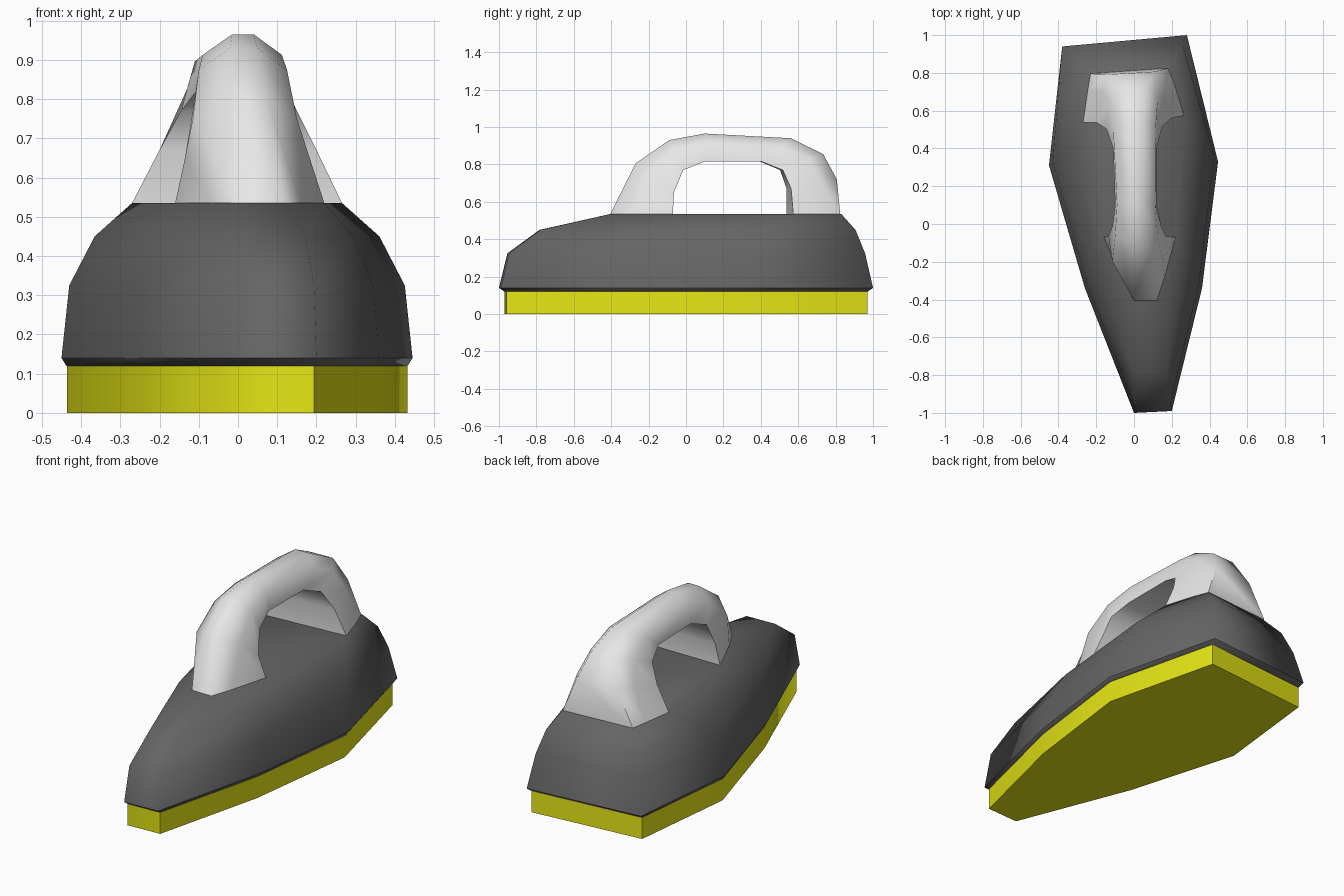
import bpy, bmesh, math

old = bpy.data.objects.get("Cube")
if old:
    bpy.data.objects.remove(old, do_unlink=True)


def material(name, rgb):
    m = bpy.data.materials.new(name)
    m.use_nodes = True
    m.diffuse_color = (*rgb, 1)
    m.node_tree.nodes["Principled BSDF"].inputs["Base Color"].default_value = (*rgb, 1)
    return m


def loft(name, rings, mat, angle, cap_start=True, cap_end=True):
    """Skin a list of equal-length point rings into one closed part."""
    bm = bmesh.new()
    loops = [[bm.verts.new(p) for p in ring] for ring in rings]
    n = len(loops[0])
    for a, b in zip(loops, loops[1:]):
        for i in range(n):
            j = (i + 1) % n
            bm.faces.new((a[i], a[j], b[j], b[i]))
    if cap_start:
        bm.faces.new(loops[0][::-1])
    if cap_end:
        bm.faces.new(loops[-1])
    bmesh.ops.recalc_face_normals(bm, faces=bm.faces)
    mesh = bpy.data.meshes.new(name)
    bm.to_mesh(mesh)
    bm.free()
    mesh.materials.append(mat)
    obj = bpy.data.objects.new(name, mesh)
    bpy.context.collection.objects.link(obj)
    bpy.ops.object.select_all(action='DESELECT')
    bpy.context.view_layer.objects.active = obj
    obj.select_set(True)
    bpy.ops.object.shade_smooth_by_angle(angle=math.radians(angle))
    return obj


yellow = material("yellow", (0.8, 0.8, 0.008))
dark_grey = material("dark grey", (0.13, 0.13, 0.13))
light_grey = material("light grey", (0.8, 0.8, 0.8))

# Plan outlines of the body: widest edge and flat top, both from the nose round
outer = [(0, -1), (.2, -.99), (.36, -.34), (.445, .33),
         (.28, 1), (-.38, .94), (-.45, .31), (-.26, -.34)]
top = [(0, -.405), (.12, -.405), (.22, -.07), (.265, .57),
       (.18, .83), (-.23, .79), (-.27, .54), (-.16, -.07)]
zone = "nnssbbss"  # nose, side, back


def flat(z, scale=1.0):
    return [(x * scale, y * scale, z) for x, y in outer]


def blend(z, nose, side, back):
    t = {"n": nose, "s": side, "b": back}
    return [(a[0] + (b[0] - a[0]) * t[k], a[1] + (b[1] - a[1]) * t[k], z)
            for a, b, k in zip(outer, top, zone)]


# Sole plate, rim and domed body
loft("sole_plate", [flat(0, .97), flat(.12, .97)], yellow, 72)
loft("body_rim", [flat(.12, .972), flat(.14)], dark_grey, 72, cap_end=False)
loft("body", [flat(.14), blend(.325, .076, .11, .25),
              blend(.45, .364, .47, .55), blend(.535, 1, 1, 1)],
     dark_grey, 80, cap_start=False)

# Handle stations: inner (y, z), outer (y, z), then left/right x of the
# inner edge, middle and outer edge, and the sideways skew
stations = [
    ((-.07, .535), (-.405, .535), (-.16, .22), (-.065, .16), (0, .12), 0),
    ((-.065, .65), (-.27, .805), (-.135, .17), (-.115, .15), (-.01, .07), 0),
    ((-.015, .77), (-.09, .93), (-.115, .145), (-.1, .125), (-.02, .05), 0),
    ((.1, .815), (.1, .965), (-.1, .12), (-.09, .112), (-.015, .04), 0),
    ((.4, .815), (.56, .94), (-.11, .12), (-.11, .115), (-.04, .05), .03),
    ((.51, .77), (.73, .855), (-.145, .15), (-.13, .125), (-.07, .07), .05),
    ((.55, .67), (.8, .72), (-.2, .2), (-.175, .165), (-.13, .11), .06),
    ((.555, .535), (.812, .535), (-.27, .265), (-.245, .215), (-.23, .18), .07),
]


def section(inner, outer_pt, in_x, mid_x, out_x, skew):
    mid = [a + (b - a) * .65 for a, b in zip(inner, outer_pt)]
    path = [(in_x[0], inner), (in_x[1], inner), (mid_x[1], mid),
            (out_x[1], outer_pt), (out_x[0], outer_pt), (mid_x[0], mid)]
    return [(x, p[0] + skew * x, p[1]) for x, p in path]


loft("handle", [section(*s) for s in stations], light_grey, 62)
